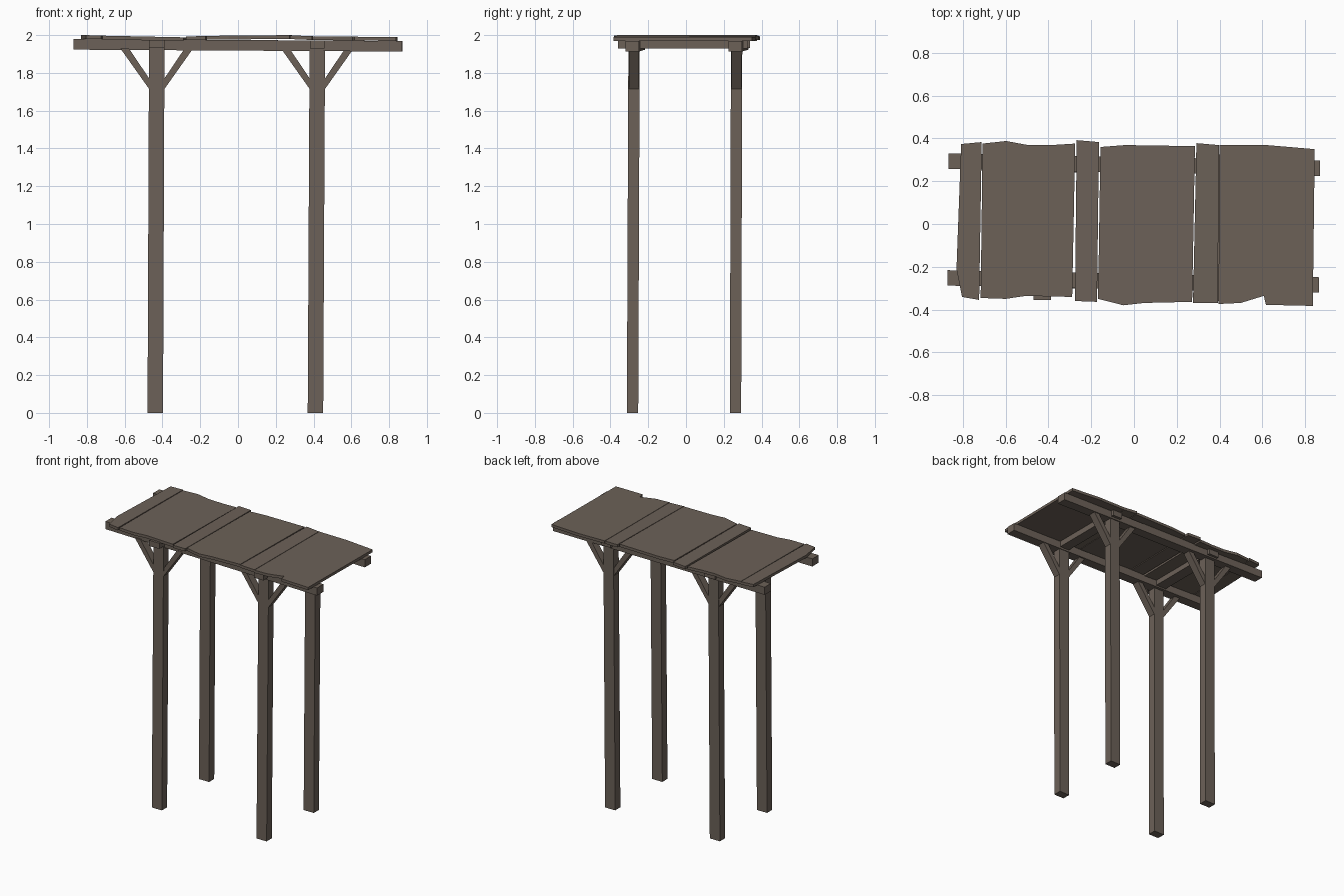
import bpy, bmesh
from mathutils import Vector

if "Cube" in bpy.data.objects:
    bpy.data.objects.remove(bpy.data.objects["Cube"])

wood = bpy.data.materials.new("weathered brown wood")
wood.diffuse_color = (0.150, 0.120, 0.097, 1)
wood.use_nodes = True
wood.node_tree.nodes["Principled BSDF"].inputs["Base Color"].default_value = wood.diffuse_color


def finish(bm, name):
    bmesh.ops.recalc_face_normals(bm, faces=bm.faces)
    mesh = bpy.data.meshes.new(name)
    bm.to_mesh(mesh)
    bm.free()
    mesh.materials.append(wood)
    obj = bpy.data.objects.new(name, mesh)
    bpy.context.collection.objects.link(obj)
    return obj


def loft(name, ring_a, ring_b):
    """Closed solid between two matching rings of points."""
    bm = bmesh.new()
    a = [bm.verts.new(p) for p in ring_a]
    b = [bm.verts.new(p) for p in ring_b]
    bm.faces.new(a)
    bm.faces.new(b[::-1])
    for i in range(len(a)):
        j = (i + 1) % len(a)
        bm.faces.new((a[i], a[j], b[j], b[i]))
    return finish(bm, name)


def timber(name, start, end, axis_u, axis_v, u, v):
    """Straight timber with end rings spanned by two axes, half sizes u and v."""
    rings = []
    for c in (start, end):
        rings.append([Vector(c) + Vector(axis_u) * u * su + Vector(axis_v) * v * sv
                      for su, sv in ((-1, -1), (1, -1), (1, 1), (-1, 1))])
    return loft(name, *rings)


X, Y, Z = (1, 0, 0), (0, 1, 0), (0, 0, 1)

# posts, leaning very slightly, with a pair of braces each
for side, sx in (("left", -1), ("right", 1)):
    bx, tx = (-0.438, -0.43) if sx < 0 else (0.41, 0.42)
    for row, sy in (("front", -1), ("back", 1)):
        by, ty = (-0.283, -0.275) if sy < 0 else (0.262, 0.268)
        timber(f"{row}_{side}_post", (bx, by, 0), (tx, ty, 1.965), X, Y, 0.041, 0.030)
        for d in (-1, 1):
            px = tx + d * 0.03
            ox = tx + d * 0.185
            loft(f"{row}_{side}_brace",
                 [(px, ty + s * 0.027, z) for s, z in
                  ((-1, 1.70), (1, 1.70), (1, 1.755), (-1, 1.755))],
                 [(x, ty + s * 0.027, 1.93) for s, x in
                  ((-1, ox + d * 0.008), (1, ox + d * 0.008),
                   (1, ox - d * 0.037), (-1, ox - d * 0.037))])

# long beams
timber("front_beam", (-0.872, -0.252, 1.951), (0.865, -0.285, 1.941), Y, Z, 0.036, 0.028)
timber("back_beam", (-0.868, 0.294, 1.951), (0.87, 0.260, 1.941), Y, Z, 0.036, 0.028)

# cross beams that poke through the long beams
timber("left_cross_beam", (-0.43, -0.355, 1.953), (-0.43, 0.34, 1.953), X, Z, 0.041, 0.021)
timber("right_cross_beam", (0.42, -0.36, 1.951), (0.42, 0.325, 1.951), X, Z, 0.038, 0.021)

# roof boards: rough outline, then top height at left and right edges
boards = [
    ([(-.808, .374), (-.712, .383), (-.724, -.355), (-.804, -.341), (-.83, -.21)], 2.0, 1.998),
    ([(-.708, .376), (-.598, .388), (-.495, .369), (-.388, .369), (-.275, .376),
      (-.289, -.341), (-.505, -.336), (-.6, -.35), (-.717, -.346)], 1.997, 1.988),
    ([(-.268, .392), (-.164, .383), (-.173, -.364), (-.276, -.36)], 1.993, 1.995),
    ([(-.157, .36), (-.042, .369), (.285, .364), (.272, -.364), (.05, -.369),
      (-.05, -.38), (-.168, -.35)], 1.996, 2.0),
    ([(.292, .378), (.397, .369), (.392, -.369), (.276, -.369)], 1.999, 1.994),
    ([(.4, .369), (.62, .369), (.845, .35), (.836, -.383), (.617, -.378),
      (.607, -.336), (.5, -.369), (.395, -.374)], 1.994, 1.989),
]
for outline, zl, zr in boards:
    x0 = min(p[0] for p in outline)
    x1 = max(p[0] for p in outline)
    top = [(x, y, zl + (zr - zl) * (x - x0) / (x1 - x0)) for x, y in outline]
    loft("roof_board", top, [(x, y, z - 0.02) for x, y, z in top])
